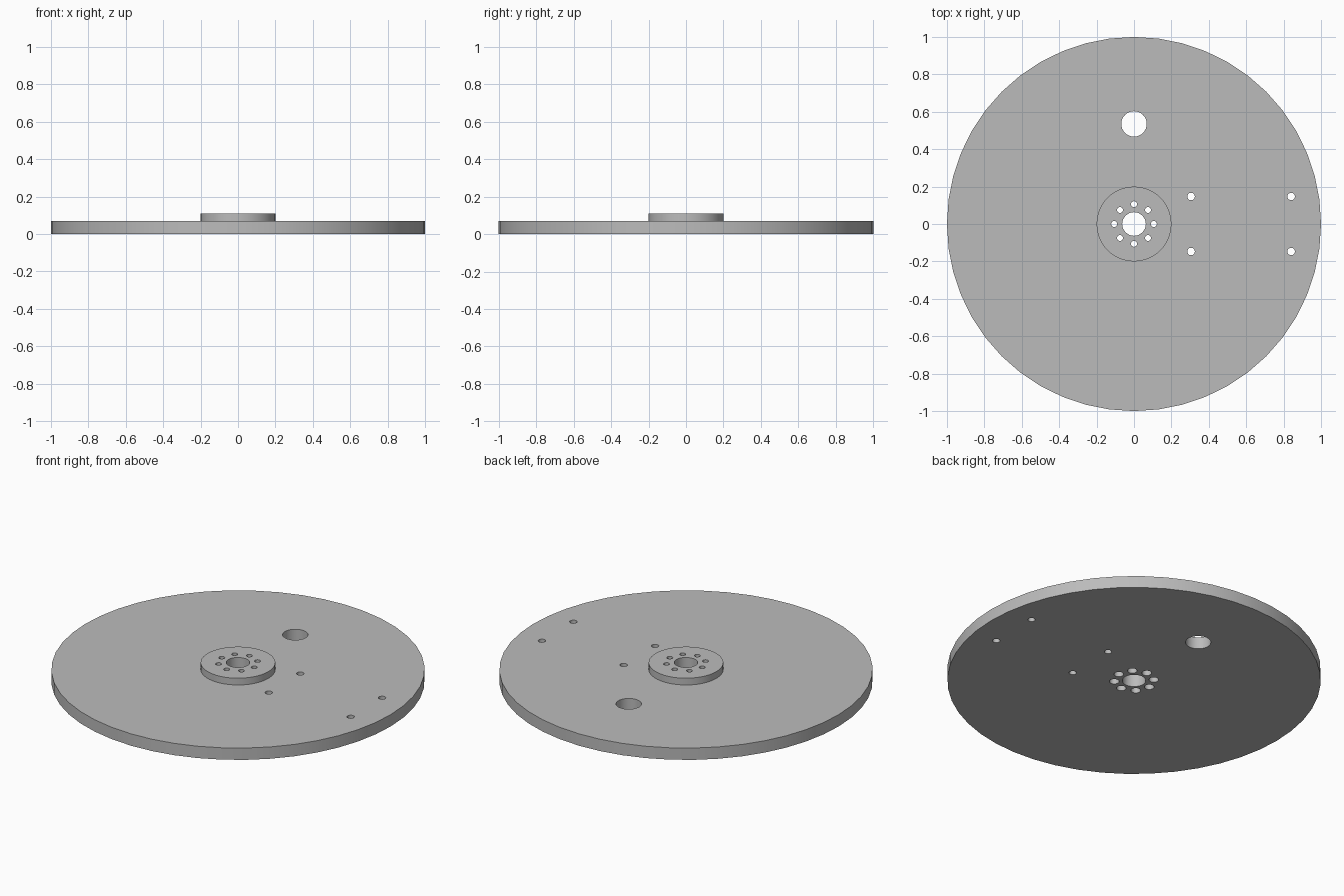
import bpy, bmesh
from math import cos, sin, pi, radians
from mathutils import Matrix

if "Cube" in bpy.data.objects:
    bpy.data.objects.remove(bpy.data.objects["Cube"])

PLATE_TOP, HUB_TOP = 0.07, 0.11

steel = bpy.data.materials.new("grey_metal")
steel.use_nodes = True
steel.diffuse_color = (0.5, 0.5, 0.5, 1)
steel.node_tree.nodes["Principled BSDF"].inputs["Base Color"].default_value = (0.5, 0.5, 0.5, 1)


def cylinders(name, specs, z0, z1, sides):
    """One object holding an upright cylinder for each (x, y, radius)."""
    bm = bmesh.new()
    for x, y, r in specs:
        bmesh.ops.create_cone(bm, cap_ends=True, segments=sides, radius1=r, radius2=r,
                              depth=z1 - z0, matrix=Matrix.Translation((x, y, (z0 + z1) / 2)))
    mesh = bpy.data.meshes.new(name)
    bm.to_mesh(mesh)
    bm.free()
    mesh.materials.append(steel)
    obj = bpy.data.objects.new(name, mesh)
    bpy.context.collection.objects.link(obj)
    return obj


def drilled_disc(name, radius, z0, z1, sides, holes):
    """Disc with round through holes and smooth walls."""
    disc = cylinders(name, [(0, 0, radius)], z0, z1, sides)
    cutter = cylinders(name + "_drill", holes, z0 - 0.1, z1 + 0.1, 32)
    cutter.hide_render = True
    mod = disc.modifiers.new("holes", 'BOOLEAN')
    mod.operation, mod.solver, mod.object = 'DIFFERENCE', 'EXACT', cutter
    bpy.ops.object.select_all(action='DESELECT')
    disc.select_set(True)
    bpy.context.view_layer.objects.active = disc
    bpy.ops.object.modifier_apply(modifier=mod.name)
    bpy.data.objects.remove(cutter)
    bpy.ops.object.shade_smooth_by_angle(angle=radians(30))
    return disc


def bolt_circle(radius):
    return [(0.106 * cos(i * pi / 4), 0.106 * sin(i * pi / 4), radius) for i in range(8)]


bore = [(0, 0, 0.063)]
mount_holes = [(x, y, 0.02) for x in (0.305, 0.84) for y in (-0.147, 0.147)]
finger_hole = [(0, 0.535, 0.068)]

# Wide plate, with larger bolt recesses opening underneath
drilled_disc("plate", 1.0, 0, PLATE_TOP, 48,
             bore + bolt_circle(0.026) + mount_holes + finger_hole)

# Raised hub with the narrow bolt holes
drilled_disc("hub", 0.2, PLATE_TOP, HUB_TOP, 48, bore + bolt_circle(0.016))
